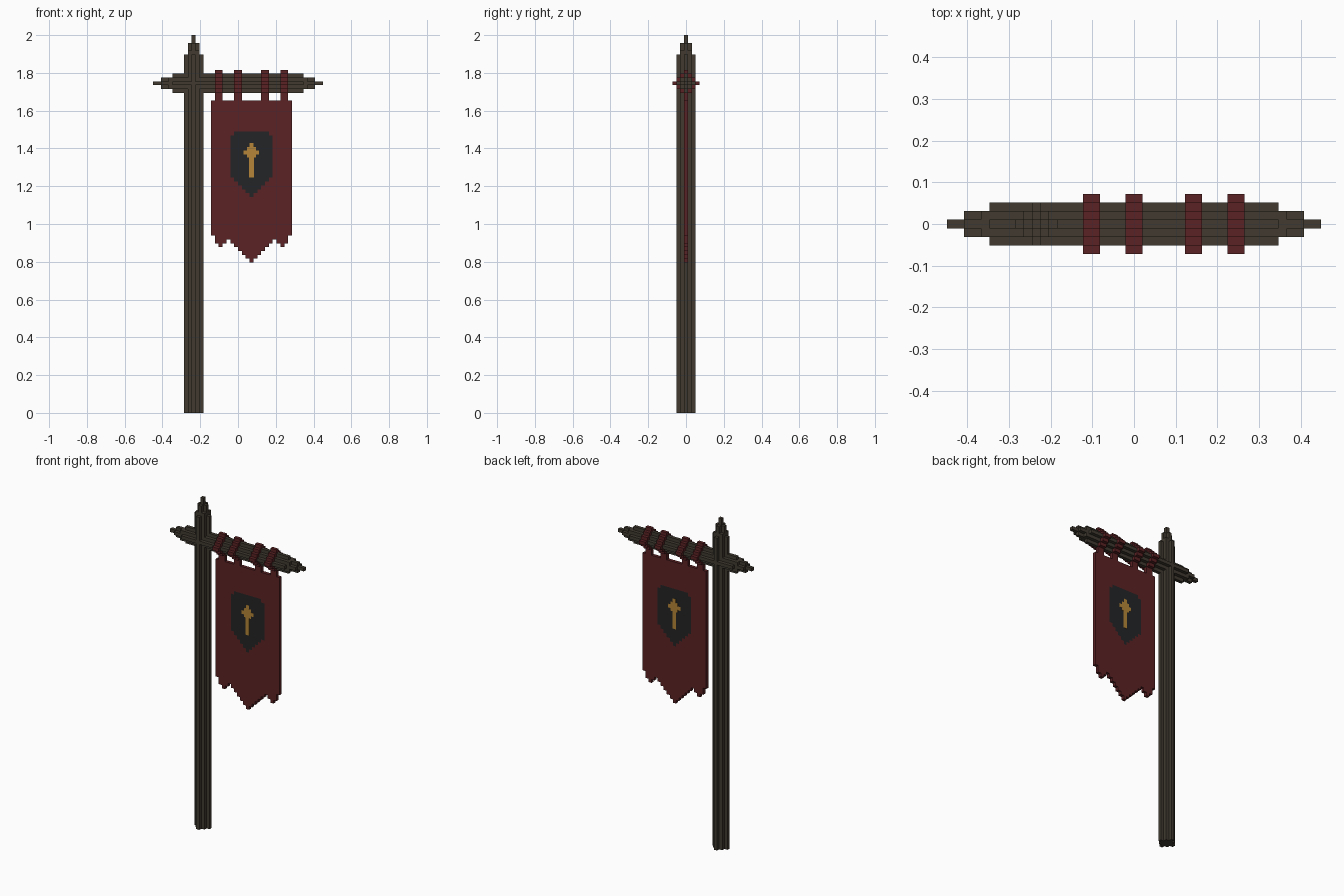
import bpy, bmesh, math

if "Cube" in bpy.data.objects:
    bpy.data.objects.remove(bpy.data.objects["Cube"])

U = 2.0 / 98          # edge of one block; the model is 98 blocks tall


def material(name, rgb):
    m = bpy.data.materials.new(name)
    m.diffuse_color = (*rgb, 1)
    m.use_nodes = True
    m.node_tree.nodes["Principled BSDF"].inputs["Base Color"].default_value = m.diffuse_color
    return m


WOOD = material("dark_wood", (0.052, 0.042, 0.030))
RED = material("deep_red_cloth", (0.105, 0.016, 0.018))
BLACK = material("charcoal_cloth", (0.017, 0.018, 0.019))
GOLD = material("old_gold", (0.46, 0.235, 0.040))


def diamond(r):
    return [(a, b) for a in range(-r, r + 1) for b in range(-r, r + 1) if abs(a) + abs(b) <= r]


def square(r):
    return [(a, b) for a in range(-r, r + 1) for b in range(-r, r + 1)]


parts = {"pole": set(), "crossbeam": set(), "hanging_loops": set(), "banner_cloth": set()}

# Pole: stepped diamond section with a tapered finial
PX = -12
for z0, z1, sec in ((0, 93, diamond(2)), (93, 94, square(1)), (94, 96, diamond(1)), (96, 98, diamond(0))):
    parts["pole"] |= {(PX + a, b, z) for z in range(z0, z1) for a, b in sec}

# Crossbeam: same section, both ends tapered
BZ = 85
for half, sec in ((17, diamond(2)), (18, square(1)), (20, diamond(1)), (22, diamond(0))):
    parts["crossbeam"] |= {(x, a, BZ + b) for x in range(-half, half) for a, b in sec}
parts["crossbeam"] -= parts["pole"]

# Cloth loops around the beam, with a short strap down to the banner
for x0 in (-6, -1, 6, 11):
    for x in (x0, x0 + 1):
        parts["hanging_loops"] |= {(x, a, BZ + b) for a, b in diamond(3) if abs(a) + abs(b) == 3}
        parts["hanging_loops"].add((x, 0, 81))

# Banner cloth with a ragged, mirrored lower edge
CX = 3
hem = [0, 1, 2, 3, 4, 5, 6, 5, 4, 5, 7]      # block height above the lowest point, from the middle out
for x in range(CX - 10, CX + 11):
    for z in range(39 + hem[abs(x - CX)], 81):
        parts["banner_cloth"].add((x, 0, z))


def in_shield(cell, direction):
    d = abs(cell[0] - CX)
    top = 73 if d < 5 else 72
    return direction[1] != 0 and d <= 5 and 56 + d <= cell[2] < top


OCCUPIED = set().union(*parts.values())


def build(name, cells, mats, index_rule=None):
    """Skin the blocks, keeping only outside faces, then merge flat areas."""
    bm = bmesh.new()
    verts = {}

    def vert(p):
        if p not in verts:
            verts[p] = bm.verts.new((p[0] * U, (p[1] - 0.5) * U, p[2] * U))
        return verts[p]

    for c in sorted(cells):
        for ax in range(3):
            for s in (1, -1):
                d = [0, 0, 0]
                d[ax] = s
                if tuple(c[i] + d[i] for i in range(3)) in OCCUPIED:
                    continue
                b, e = (ax + 1) % 3, (ax + 2) % 3
                loop = []
                for u, v in ((0, 0), (1, 0), (1, 1), (0, 1)):
                    p = list(c)
                    p[ax] += s > 0
                    p[b] += u
                    p[e] += v
                    loop.append(vert(tuple(p)))
                f = bm.faces.new(loop if s > 0 else loop[::-1])
                if index_rule and index_rule(c, d):
                    f.material_index = 1
    bmesh.ops.dissolve_limit(bm, angle_limit=math.radians(1), verts=bm.verts[:],
                             edges=bm.edges[:], delimit={'MATERIAL'})
    finish(name, bm, mats)


def finish(name, bm, mats):
    me = bpy.data.meshes.new(name)
    bm.to_mesh(me)
    bm.free()
    for m in mats:
        me.materials.append(m)
    bpy.context.collection.objects.link(bpy.data.objects.new(name, me))


build("pole", parts["pole"], [WOOD])
build("crossbeam", parts["crossbeam"], [WOOD])
build("hanging_loops", parts["hanging_loops"], [RED])
build("banner_cloth", parts["banner_cloth"], [RED, BLACK], in_shield)

# Gold emblem: thin stepped plate on each side of the cloth (half width, height)
right = [(0.012, 1.247), (0.012, 1.352), (0.024, 1.352), (0.024, 1.367), (0.041, 1.367),
         (0.041, 1.390), (0.024, 1.390), (0.024, 1.408), (0.010, 1.408), (0.010, 1.430)]
outline = right + [(-x, z) for x, z in reversed(right)]
for name, side in (("front_emblem", -1), ("back_emblem", 1)):
    bm = bmesh.new()
    y = side * U * 0.5
    face = bm.faces.new([bm.verts.new(((CX + 0.5) * U + x, y, z)) for x, z in outline])
    ext = bmesh.ops.extrude_face_region(bm, geom=[face])
    for v in ext["geom"]:
        if isinstance(v, bmesh.types.BMVert):
            v.co.y += side * 0.0015
    bmesh.ops.recalc_face_normals(bm, faces=bm.faces[:])
    finish(name, bm, [GOLD])
